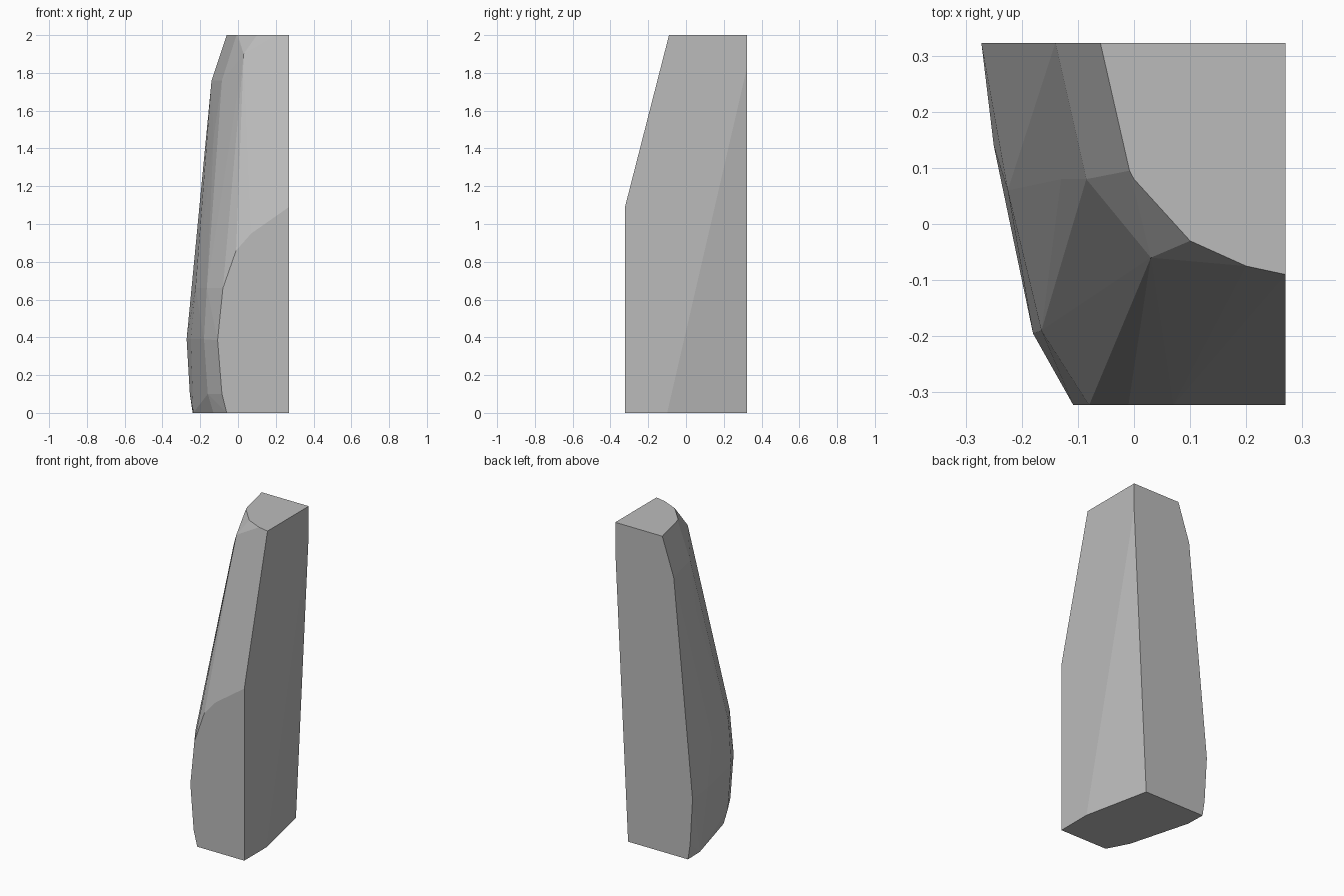
import bpy
import bmesh
import math

if "Cube" in bpy.data.objects:
    bpy.data.objects.remove(bpy.data.objects["Cube"])

# Outline points of the flat planes (x, z)
BACK = [(0.27, 2.0), (-0.06, 2.0), (-0.14, 1.76), (-0.272, 0.39),
        (-0.255, 0.1), (-0.24, 0.0), (0.18, 0.0), (0.27, 1.83)]
FRONT = [(0.27, 0.0), (-0.06, 0.0), (-0.085, 0.1), (-0.108, 0.385),
         (-0.08, 0.66), (-0.01, 0.86), (0.07, 0.95), (0.27, 1.09)]
TOP = [(0.27, -0.09), (0.2, -0.075), (0.1, -0.03), (0.0, 0.08), (-0.008, 0.095)]
# Chipped corners between the planes
CHIPS = [(0.03, -0.06, 1.9), (-0.085, 0.08, 1.76), (-0.13, 0.08, 1.45),
         (-0.225, 0.06, 0.66), (-0.165, -0.19, 0.66),
         (-0.25, 0.14, 0.39), (-0.18, -0.195, 0.39), (-0.16, -0.19, 0.1),
         (-0.237, 0.2, 0.0), (-0.13, -0.19, 0.0), (0.27, -0.1, 0.0)]

points = [(x, 0.323, z) for x, z in BACK]
points += [(x, -0.323, z) for x, z in FRONT]
points += [(x, y, 2.0) for x, y in TOP] + CHIPS

# Stone slab: the solid wrapped around those corners
bm = bmesh.new()
for p in points:
    bm.verts.new(p)
hull = bmesh.ops.convex_hull(bm, input=bm.verts)
loose = [v for v in bm.verts if not v.link_faces]
bmesh.ops.delete(bm, geom=loose, context='VERTS')
bmesh.ops.dissolve_limit(bm, angle_limit=math.radians(0.5),
                         verts=bm.verts, edges=bm.edges)
bmesh.ops.recalc_face_normals(bm, faces=bm.faces)
mesh = bpy.data.meshes.new("stone_slab")
bm.to_mesh(mesh)
bm.free()

stone = bpy.data.materials.new("grey stone")
stone.diffuse_color = (0.5, 0.5, 0.5, 1)
stone.use_nodes = True
stone.node_tree.nodes["Principled BSDF"].inputs["Base Color"].default_value = stone.diffuse_color
mesh.materials.append(stone)
slab = bpy.data.objects.new("stone_slab", mesh)
bpy.context.collection.objects.link(slab)
